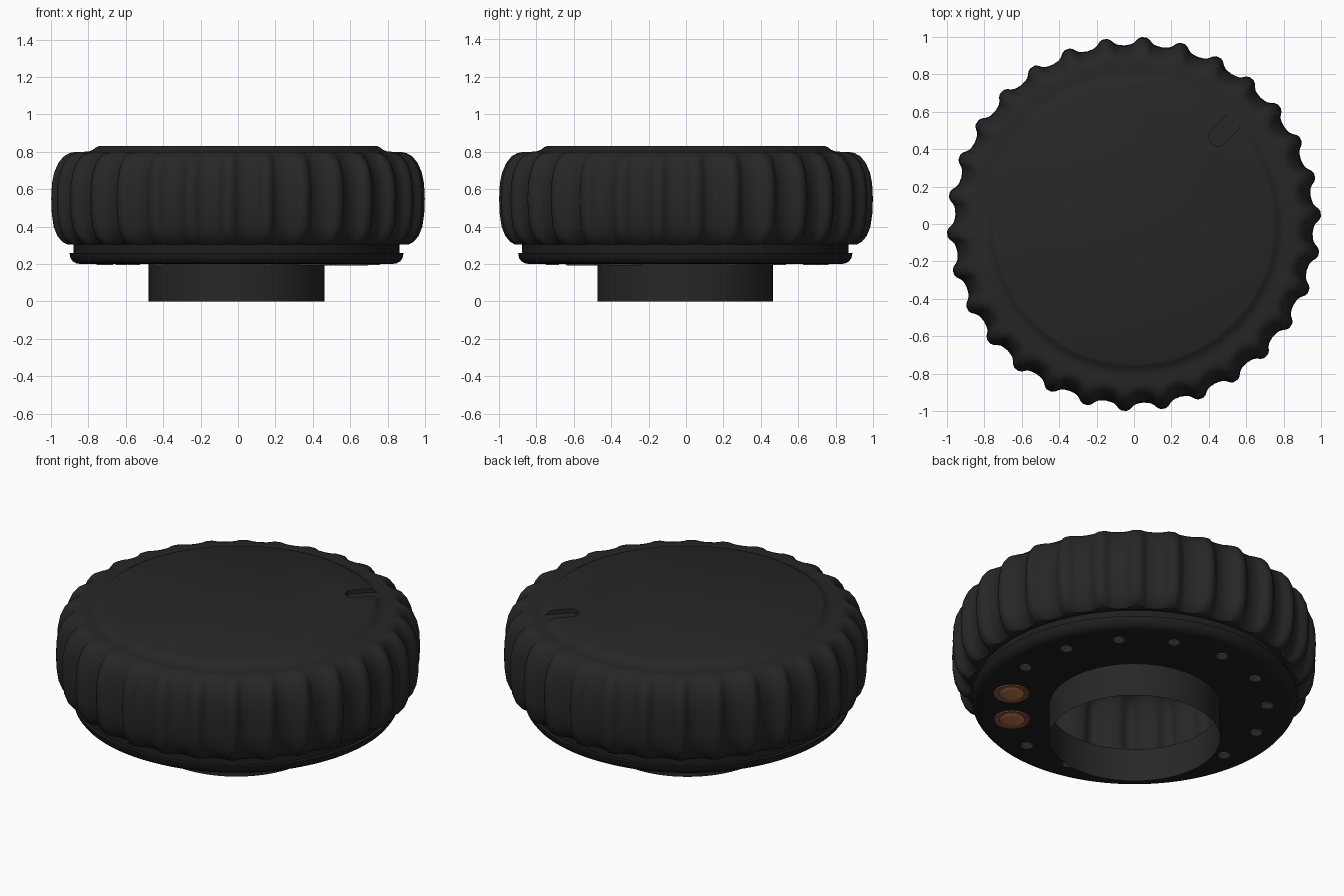
import bpy, bmesh
from math import sin, cos, pi, radians

if "Cube" in bpy.data.objects:
    bpy.data.objects.remove(bpy.data.objects["Cube"])

def material(name, c):
    m = bpy.data.materials.new(name)
    m.diffuse_color = (*c, 1)
    m.use_nodes = True
    m.node_tree.nodes["Principled BSDF"].inputs["Base Color"].default_value = m.diffuse_color
    return m

BLACK = material("black_rubber", (0.02, 0.02, 0.02))
DARK = material("dark_plate", (0.013, 0.013, 0.013))
COPPER = material("copper", (0.50, 0.19, 0.08))
RIM = material("dark_copper", (0.24, 0.09, 0.04))
STEEL = material("steel", (0.14, 0.14, 0.14))

RIDGES, PHASE = 30, radians(3)

def ridge(a):
    # 0..1 weight of the grip ridge at angle a: a narrow rounded bump every 12 degrees
    step = 2 * pi / RIDGES
    d = abs((a - PHASE + step / 2) % step - step / 2) / step
    return 1 / (1 + (d / 0.2) ** 4) if d < 0.45 else 0.0

def lathe(name, profile, mat, seg=96, loc=(0, 0, 0), cap_start=False, cap_end=False, angle=35):
    """Revolve (radius, z, ridge height) points about z."""
    bm = bmesh.new()
    rings = []
    for p in profile:
        r, z, amp = (*p, 0)[:3]
        ring = []
        for i in range(seg):
            a = PHASE + 2 * pi * i / seg
            q = r + (amp * ridge(a) if amp else 0)
            ring.append(bm.verts.new((q * cos(a), q * sin(a), z)))
        rings.append(ring)
    for lo, hi in zip(rings, rings[1:]):
        for i in range(seg):
            j = (i + 1) % seg
            bm.faces.new((lo[i], lo[j], hi[j], hi[i]))
    if cap_start:
        bm.faces.new(rings[0][::-1])
    if cap_end:
        bm.faces.new(rings[-1])
    me = bpy.data.meshes.new(name)
    bm.to_mesh(me)
    bm.free()
    ob = bpy.data.objects.new(name, me)
    bpy.context.collection.objects.link(ob)
    ob.location = loc
    me.materials.append(mat)
    smooth(ob, angle)
    return ob

def smooth(ob, angle=35):
    bpy.ops.object.select_all(action='DESELECT')
    ob.select_set(True)
    bpy.context.view_layer.objects.active = ob
    bpy.ops.object.shade_smooth_by_angle(angle=radians(angle))

# Ridged grip shell with raised top disc
grip = [(0.87, 0.305), (0.885, 0.305, 0.03), (0.90, 0.318, 0.04), (0.925, 0.35, 0.042),
        (0.943, 0.40, 0.044), (0.953, 0.47, 0.044), (0.956, 0.55, 0.044), (0.952, 0.63, 0.044),
        (0.942, 0.69, 0.042), (0.922, 0.74, 0.04), (0.90, 0.775, 0.034), (0.88, 0.793, 0.022),
        (0.86, 0.80, 0.008), (0.825, 0.80), (0.797, 0.802), (0.775, 0.811), (0.76, 0.823), (0.745, 0.83)]
knob = lathe("grip_knob", grip, BLACK, seg=RIDGES * 14, cap_start=True, cap_end=True, angle=28)

# Pointer slot: rounded radial groove cut across the edge of the top disc
bm = bmesh.new()
outline = []
for i in range(24):
    a = -pi / 2 + 2 * pi * (i + 0.5) / 24
    x = 0.05 * cos(a) + (0.05 if cos(a) > 0 else -0.05) + 0.70
    y = 0.05 * sin(a)
    t = radians(46)
    outline.append((x * cos(t) - y * sin(t), x * sin(t) + y * cos(t)))
low = [bm.verts.new((x, y, 0.806)) for x, y in outline]
high = [bm.verts.new((x, y, 0.9)) for x, y in outline]
bm.faces.new(low[::-1])
bm.faces.new(high)
for i in range(24):
    j = (i + 1) % 24
    bm.faces.new((low[i], low[j], high[j], high[i]))
me = bpy.data.meshes.new("slot_cutter")
bm.to_mesh(me)
bm.free()
me.materials.append(BLACK)
cutter = bpy.data.objects.new("slot_cutter", me)
bpy.context.collection.objects.link(cutter)
cutter.hide_render = True
mod = knob.modifiers.new("slot", 'BOOLEAN')
mod.operation, mod.solver, mod.object = 'DIFFERENCE', 'EXACT', cutter
bpy.context.view_layer.objects.active = knob
bpy.ops.object.modifier_move_to_index(modifier="slot", index=0)
bpy.ops.object.modifier_apply(modifier="slot")
bpy.data.objects.remove(cutter)

# Open the underside so the knob is a hollow shell
bm = bmesh.new()
bm.from_mesh(knob.data)
under = [f for f in bm.faces if f.calc_center_median().length < 0.5
         and f.normal.z < -0.9]
bmesh.ops.delete(bm, geom=under, context='FACES')
bm.to_mesh(knob.data)
bm.free()
smooth(knob, 28)

# Base plate with rounded flange, and the open shaft tube below it
BASE = (-0.008, -0.004, 0)
lathe("base_plate", [(0.47, 0.2), (0.83, 0.2), (0.855, 0.203), (0.875, 0.214), (0.888, 0.232),
                     (0.893, 0.258), (0.872, 0.258), (0.872, 0.306)], DARK, 128, BASE)
lathe("shaft_tube", [(0.47, 0.0), (0.47, 0.2)], BLACK, 96, BASE)

# Fifteen slots around the plate: two copper contacts, the rest rivets
for k in range(15):
    a = radians(-28.5 + 24 * k)
    if k in (0, 14):
        r, n = 0.685, 1 + k // 14
        loc = (r * cos(a), r * sin(a), 0.2)
        lathe(f"contact_rim_{n}", [(0.1, 0.0), (0.097, -0.006), (0.088, -0.007), (0.068, -0.001)],
              RIM, 32, loc)
        lathe(f"contact_pin_{n}", [(0.07, -0.001), (0.06, -0.005), (0.04, -0.008), (0.015, -0.009)],
              COPPER, 32, loc, cap_end=True)
    else:
        loc = (0.73 * cos(a), 0.73 * sin(a), 0.2)
        lathe(f"rivet_{k}", [(0.033, 0.0), (0.031, -0.004), (0.02, -0.006)],
              STEEL, 20, loc, cap_end=True)
